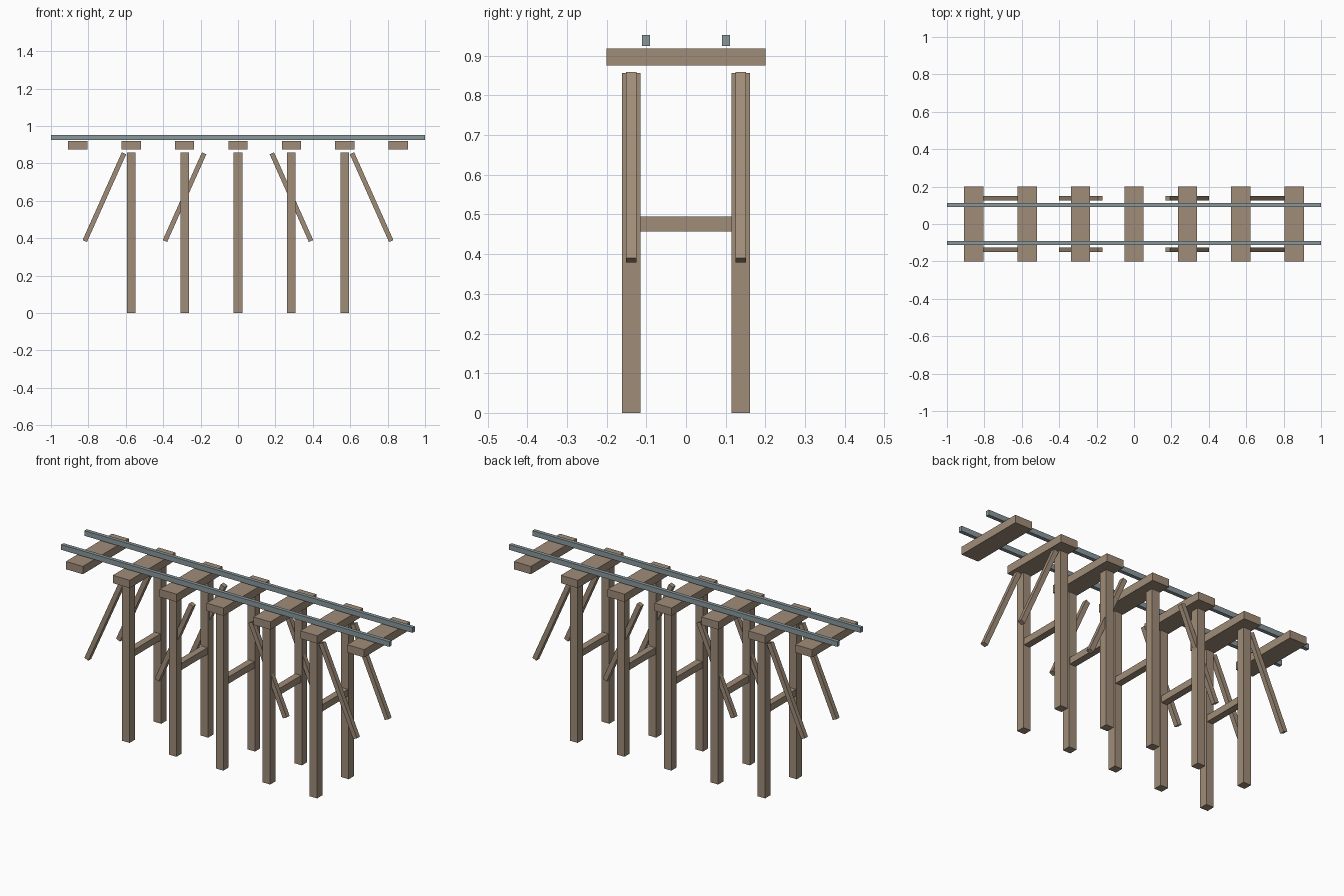
import bpy
from mathutils import Matrix

cube = bpy.data.objects.get("Cube")
if cube:
    bpy.data.objects.remove(cube, do_unlink=True)


def make_material(name, rgb):
    mat = bpy.data.materials.new(name)
    mat.use_nodes = True
    mat.diffuse_color = (*rgb, 1)
    mat.node_tree.nodes["Principled BSDF"].inputs["Base Color"].default_value = (*rgb, 1)
    return mat


WOOD = make_material("weathered_wood", (0.35, 0.265, 0.19))
STEEL = make_material("rail_steel", (0.25, 0.31, 0.33))


def box(name, size, centre, mat, tilt=0.0):
    """Flat-sided beam, optionally tilted about the y axis."""
    bpy.ops.mesh.primitive_cube_add(size=1)
    obj = bpy.context.object
    obj.name = name
    obj.data.transform(Matrix.Rotation(tilt, 4, "Y") @ Matrix.Diagonal((*size, 1)))
    obj.location = centre
    obj.data.materials.append(mat)
    return obj


BAY = 2 / 7          # spacing between ties and between trestle bents
POST_Y = 0.138
POST_W = 0.0457
SIDES = (("right", -1), ("left", 1))

# Sleepers under the track
for i in range(-3, 4):
    box("tie", (0.103, 0.4, 0.043), (i * BAY, 0, 0.897), WOOD)

# Trestle bents: two posts joined by a crossbar
for i in range(-2, 3):
    box("crossbar", (0.037, 2 * POST_Y, 0.037), (i * BAY, 0, 0.476), WOOD)
    for _, s in SIDES:
        box("post", (POST_W, POST_W, 0.857), (i * BAY, s * POST_Y, 0.4285), WOOD)

# Diagonal struts leaning toward the middle
for _, end in SIDES:
    for _, s in SIDES:
        for x in (BAY, 2.5 * BAY):
            box("strut", (0.0257, 0.0257, 0.514), (end * x, s * POST_Y, 0.6195), WOOD, -end * 0.42)

# Rails
for side, s in SIDES:
    box(side + "_rail", (2, 0.02, 0.0286), (0, s * 0.101, 0.9386), STEEL)
